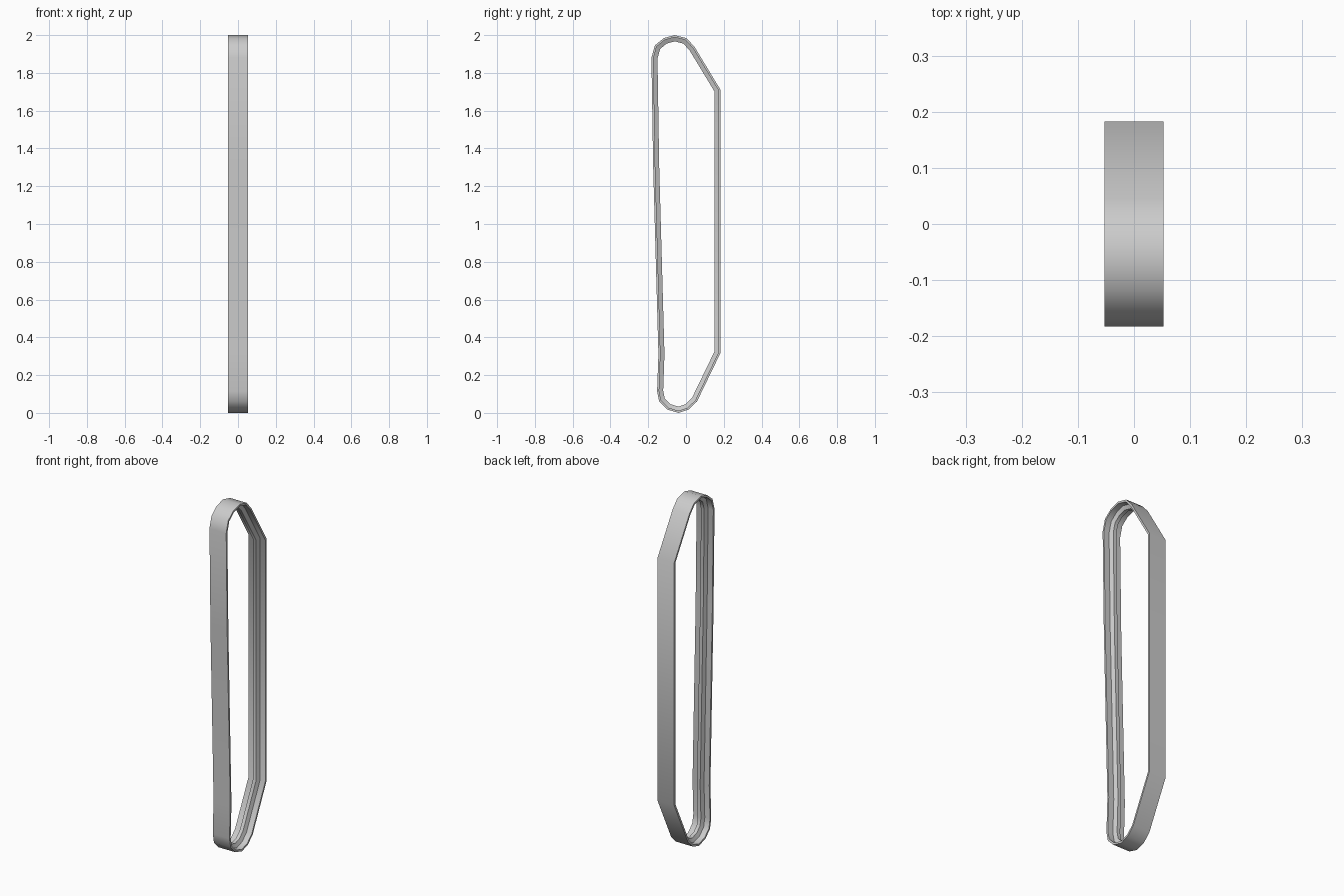
import bpy, bmesh
from mathutils import Vector

if "Cube" in bpy.data.objects:
    bpy.data.objects.remove(bpy.data.objects["Cube"])

# Outer side outline of the belt (y, z), clockwise from the top
PATH = [Vector(p) for p in [
    (-.06, 2.0), (.003, 1.984), (.045, 1.938), (.183, 1.71), (.183, .318),
    (.058, .06), (.015, .018), (-.04, 0), (-.1, .018), (-.142, .06),
    (-.153, .115), (-.146, .31), (-.174, 1.31), (-.183, 1.88),
    (-.165, 1.945), (-.118, 1.984)]]

# Cross-section (x, depth inward): thin band with a tapered inner guide ridge
SECTION = [(-.053, 0), (.053, 0), (.053, .011), (.02, .011), (.010, .032),
           (-.010, .032), (-.02, .011), (-.053, .011)]


def inward(i):
    """Mitred inward offset direction at an outline point."""
    a, b, c = PATH[i - 1], PATH[i], PATH[(i + 1) % len(PATH)]
    d1, d2 = (b - a).normalized(), (c - b).normalized()
    n1, n2 = Vector((d1.y, -d1.x)), Vector((d2.y, -d2.x))
    return (n1 + n2) / (1 + n1.dot(n2))


bm = bmesh.new()
rings = []
for i, p in enumerate(PATH):
    n = inward(i)
    rings.append([bm.verts.new((x, p.x + n.x * d, p.y + n.y * d)) for x, d in SECTION])

# Sweep the section around the closed outline
for i, ring in enumerate(rings):
    nxt = rings[(i + 1) % len(rings)]
    for j in range(len(SECTION)):
        k = (j + 1) % len(SECTION)
        bm.faces.new((ring[j], ring[k], nxt[k], nxt[j])).smooth = True
bmesh.ops.recalc_face_normals(bm, faces=bm.faces)

# Keep the lengthwise edges crisp, smooth around the loop
for i, ring in enumerate(rings):
    nxt = rings[(i + 1) % len(rings)]
    for a, b in zip(ring, nxt):
        bm.edges.get((a, b)).smooth = False

mesh = bpy.data.meshes.new("track_belt")
bm.to_mesh(mesh)
bm.free()
belt = bpy.data.objects.new("track_belt", mesh)
bpy.context.collection.objects.link(belt)

# Check that the offset points inward
for v in mesh.vertices:
    assert -.01 < v.co.z < 2.01
